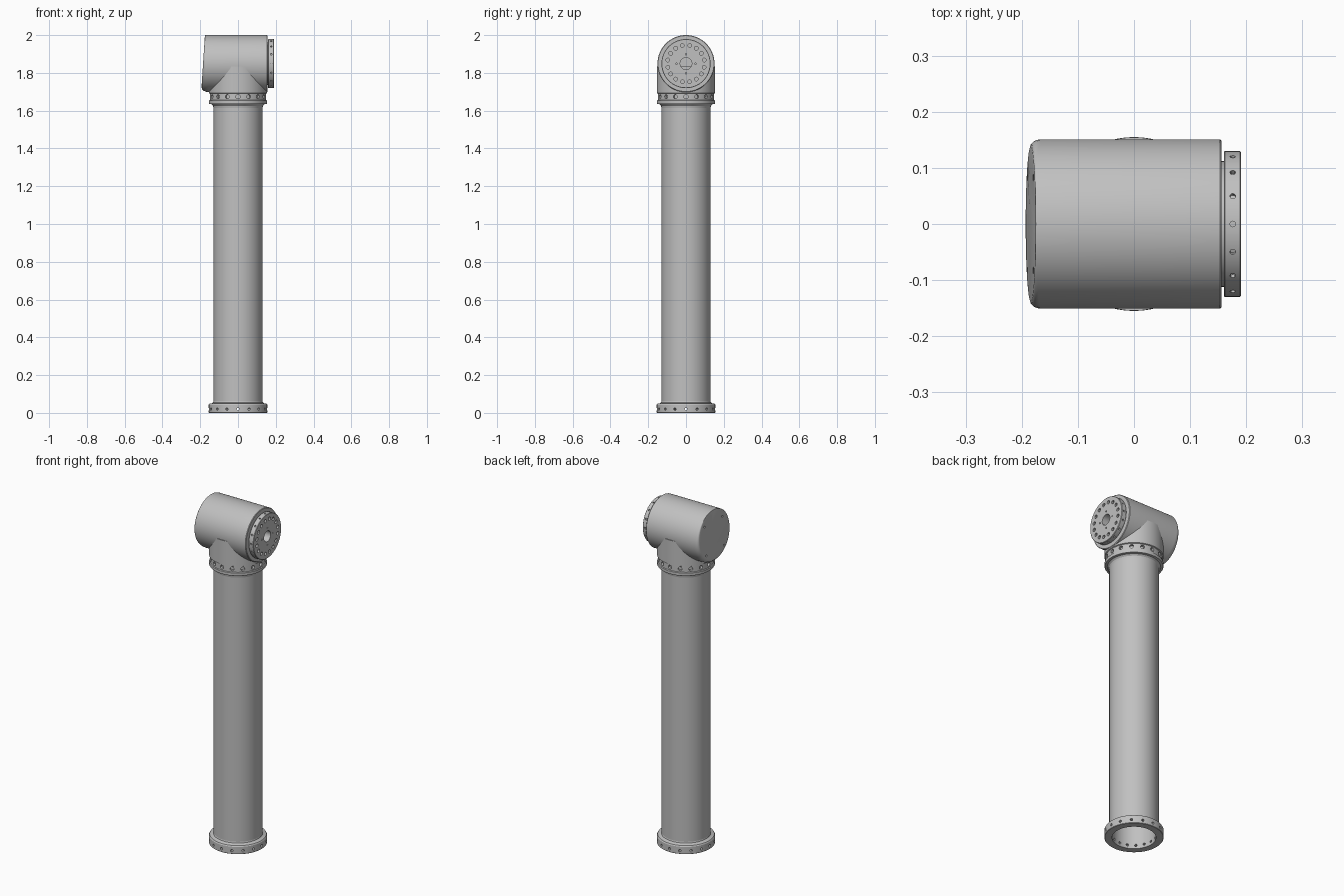
import bpy, bmesh
from math import cos, sin, pi, hypot
from mathutils import Matrix, Vector

cube = bpy.data.objects.get("Cube")
if cube:
    bpy.data.objects.remove(cube, do_unlink=True)

metal = bpy.data.materials.new("brushed_grey")
metal.use_nodes = True
GREY = (0.53, 0.53, 0.53, 1)
metal.diffuse_color = GREY
metal.node_tree.nodes["Principled BSDF"].inputs["Base Color"].default_value = GREY

AXIS_Z = 1.849      # height of the horizontal joint axis
SEGMENTS = 64
TO_X = Matrix.Translation((0, 0, AXIS_Z)) @ Matrix.Rotation(pi / 2, 4, 'Y')


def make_object(name, bm):
    bmesh.ops.recalc_face_normals(bm, faces=bm.faces)
    mesh = bpy.data.meshes.new(name)
    bm.to_mesh(mesh)
    bm.free()
    mesh.materials.append(metal)
    obj = bpy.data.objects.new(name, mesh)
    bpy.context.collection.objects.link(obj)
    return obj


def lathe(profile, hollow=False):
    """Revolve (radius, height) points about z; hollow joins last to first."""
    bm = bmesh.new()
    rings = []
    for r, z in profile:
        rings.append([bm.verts.new((r * cos(2 * pi * i / SEGMENTS),
                                    r * sin(2 * pi * i / SEGMENTS), z))
                      for i in range(SEGMENTS)])
    pairs = list(zip(rings, rings[1:]))
    if hollow:
        pairs.append((rings[-1], rings[0]))
    else:
        bm.faces.new(rings[0])
        bm.faces.new(rings[-1])
    for a, b in pairs:
        for i in range(SEGMENTS):
            j = (i + 1) % SEGMENTS
            bm.faces.new((a[i], a[j], b[j], b[i]))
    return bm


def drill(bm, radius, depth, centre, direction):
    """Add one drill bit, centred on a point, to a cutter mesh."""
    turn = Vector((0, 0, 1)).rotation_difference(Vector(direction)).to_matrix().to_4x4()
    bmesh.ops.create_cone(bm, cap_ends=True, segments=12, radius1=radius, radius2=radius,
                          depth=depth, matrix=Matrix.Translation(centre) @ turn)


def radial_holes(bm, count, ring, height, radius, depth):
    for i in range(count):
        a = 2 * pi * i / count
        d = (cos(a), sin(a), 0)
        drill(bm, radius, depth, (ring * d[0], ring * d[1], height), d)


def face_holes(bm, count, ring, height, radius, depth, start=0.0):
    for i in range(count):
        a = start + 2 * pi * i / count
        drill(bm, radius, depth, (ring * cos(a), ring * sin(a), height), (0, 0, 1))


def cut(obj, cutter_bm):
    cutter = make_object("hole_cutter", cutter_bm)
    mod = obj.modifiers.new("holes", 'BOOLEAN')
    mod.operation = 'DIFFERENCE'
    mod.solver = 'EXACT'
    mod.object = cutter
    bpy.context.view_layer.objects.active = obj
    bpy.ops.object.modifier_apply(modifier=mod.name)
    bpy.data.objects.remove(cutter, do_unlink=True)


# Open base flange with bolt holes through its wall
base = make_object("base_flange", lathe(
    [(0.115, 0), (0.153, 0), (0.155, 0.002), (0.155, 0.043), (0.151, 0.049),
     (0.138, 0.051), (0.132, 0.055), (0.13, 0.062), (0.115, 0.062)], hollow=True))
bits = bmesh.new()
radial_holes(bits, 16, 0.135, 0.02, 0.007, 0.07)
cut(base, bits)

# Long hollow tube
tube = make_object("arm_tube", lathe(
    [(0.115, 0.062), (0.13, 0.062), (0.13, 1.622), (0.115, 1.622)], hollow=True))

# Collar and upright neck that runs into the joint housing
neck = make_object("neck_collar", lathe(
    [(0.13, 1.615), (0.132, 1.626), (0.14, 1.634), (0.152, 1.636), (0.154, 1.639),
     (0.154, 1.653), (0.149, 1.656), (0.149, 1.69), (0.1545, 1.693),
     (0.1545, 1.835)]))
bits = bmesh.new()
radial_holes(bits, 16, 0.149, 1.674, 0.011, 0.03)
cut(neck, bits)

# Horizontal joint housing: slanted closed end, pocket at the open end
R, END = 0.151, -0.185
fillet = [(R - 0.014 * (1 - cos(t * pi / 8)), END + 0.02 * (1 - sin(t * pi / 8)))
          for t in range(4, -1, -1)]
bm = lathe(fillet + [(R, 0.153), (R - 0.003, 0.156), (0.115, 0.156), (0.115, 0.08)])
for v in bm.verts:
    if v.co.z < -0.14:
        # The fillet grows from almost nothing at the top to wide at the bottom
        r = hypot(v.co.x, v.co.y)
        grow = max(0.1, 1 + v.co.x / R)
        scale = (R - (R - r) * grow) / r
        v.co.x *= scale
        v.co.y *= scale
        v.co.z = END + (v.co.z - END) * grow - 0.065 * v.co.x
housing = make_object("joint_housing", bm)
bits = bmesh.new()
face_holes(bits, 4, 0.117, END, 0.006, 0.05, pi / 4)
cut(housing, bits)
housing.matrix_world = TO_X

# Output flange with bolt circle, rim holes and central bore
flange = make_object("output_flange", lathe(
    [(0.112, 0.085), (0.112, 0.16), (0.128, 0.16), (0.13, 0.162), (0.13, 0.189),
     (0.128, 0.191)]))
bits = bmesh.new()
face_holes(bits, 16, 0.098, 0.191, 0.01, 0.024, pi / 16)
face_holes(bits, 4, 0.05, 0.191, 0.004, 0.024)
radial_holes(bits, 16, 0.13, 0.176, 0.005, 0.016)
bmesh.ops.create_cone(bits, cap_ends=True, segments=32, radius1=0.031, radius2=0.031,
                      depth=0.16, matrix=Matrix.Translation((0, 0, 0.191)))
cut(flange, bits)
flange.matrix_world = TO_X

# Smooth round walls, sharp machined edges
bpy.ops.object.select_all(action='DESELECT')
for obj in (base, tube, neck, housing, flange):
    obj.select_set(True)
bpy.context.view_layer.objects.active = base
bpy.ops.object.shade_smooth_by_angle(angle=pi / 6)
